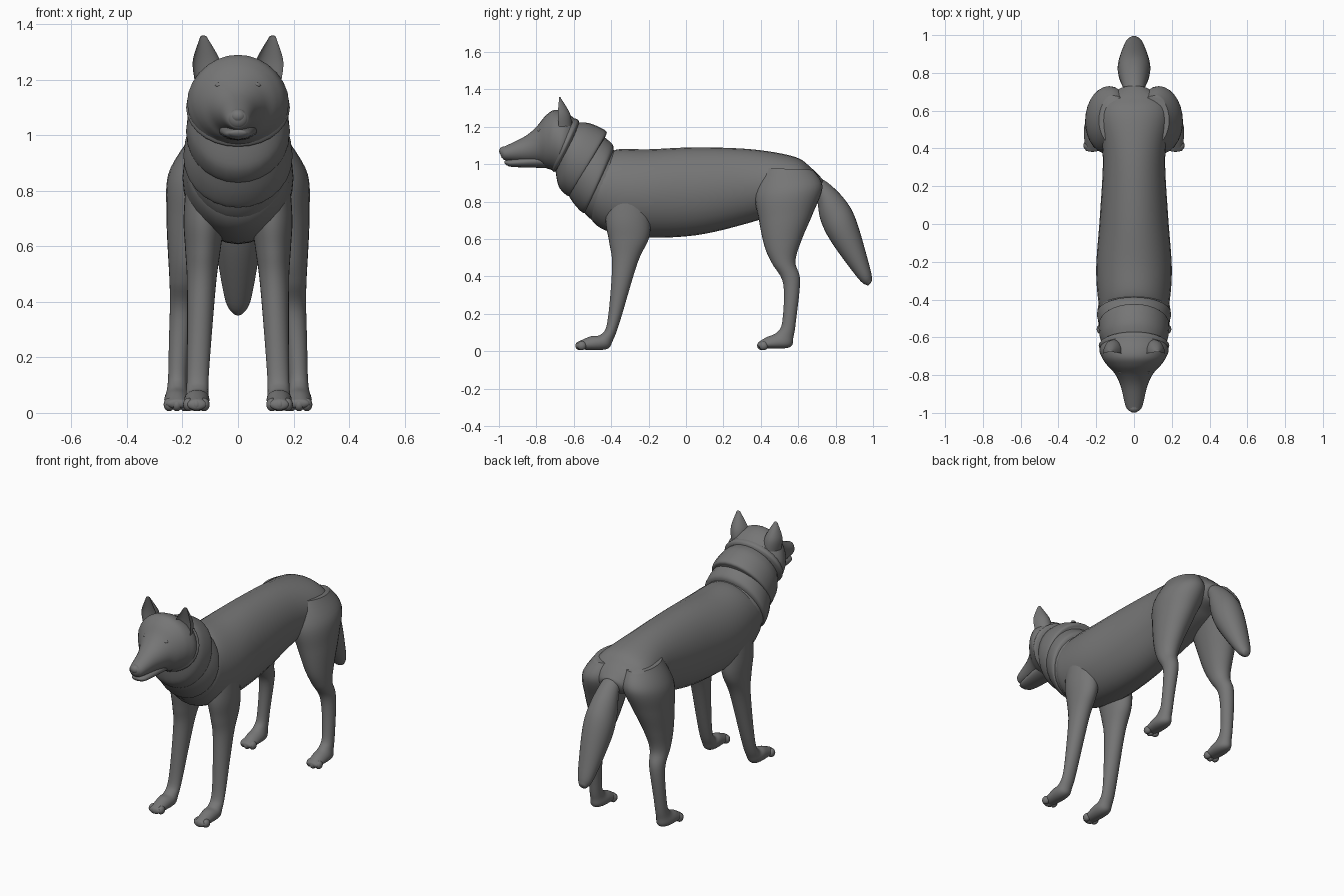
import bpy
import bmesh
import math
from mathutils import Vector

cube = bpy.data.objects.get("Cube")
if cube:
    bpy.data.objects.remove(cube, do_unlink=True)

SIDES = 28
STEPS = 6
TIP_LENGTH = 0.01

fur = bpy.data.materials.new("grey fur")
fur.use_nodes = True
grey = (0.18, 0.18, 0.18, 1)
fur.diffuse_color = grey
fur.node_tree.nodes["Principled BSDF"].inputs["Base Color"].default_value = grey

parts = []


def finish(name, bm):
    """Turn a bmesh into a named, coloured object."""
    bmesh.ops.recalc_face_normals(bm, faces=bm.faces)
    mesh = bpy.data.meshes.new(name)
    bm.to_mesh(mesh)
    bm.free()
    mesh.materials.append(fur)
    obj = bpy.data.objects.new(name, mesh)
    bpy.context.collection.objects.link(obj)
    parts.append(obj)


def oval(width, top, bottom):
    """Cross-section: half width and the y, z of its two opposite ends."""
    return Vector((width, *top, *bottom))


def smooth_path(keys):
    """Catmull-Rom interpolation through the key cross-sections."""
    result = []
    last = len(keys) - 1
    for i in range(last):
        before, after = keys[max(i - 1, 0)], keys[min(i + 2, last)]
        start, end = keys[i], keys[i + 1]
        for step in range(STEPS):
            t = step / STEPS
            result.append(start + (end - before) * (t / 2)
                          + (before * 2 - start * 5 + end * 4 - after) * (t * t / 2)
                          + ((start - end) * 3 + after - before) * (t ** 3 / 2))
    return result + [keys[-1]]


def loft(name, ovals, centre=lambda z: 0, hollow=False):
    """Skin the ovals with a rounded tip; centre gives x for a height."""
    sections = []
    for width, top_y, top_z, bottom_y, bottom_z in smooth_path(ovals):
        top, bottom = Vector((0, top_y, top_z)), Vector((0, bottom_y, bottom_z))
        middle = (top + bottom) / 2
        middle.x = centre(middle.z)
        sections.append((middle, (top - bottom) / 2, width))
    middle, half, width = sections[-1]
    forward = (middle - sections[-2][0]).normalized() * TIP_LENGTH
    for angle in map(math.radians, (30, 60, 85)):
        shrink = math.cos(angle)
        sections.append((middle + forward * math.sin(angle), half * shrink, width * shrink))

    bm = bmesh.new()
    loops = []
    for middle, half, width in sections:
        loop = []
        for k in range(SIDES):
            angle = math.tau * k / SIDES
            reach = math.cos(angle)
            if hollow and reach > 0:
                reach *= -0.45
            across = Vector((width * math.sin(angle), 0, 0))
            loop.append(bm.verts.new(middle + Vector((0, half.y, half.z)) * reach + across))
        loops.append(loop)
    for low, high in zip(loops, loops[1:]):
        for k in range(SIDES):
            bm.faces.new((low[k - 1], low[k], high[k], high[k - 1]))
    bm.faces.new(loops[0])
    bm.faces.new(loops[-1])
    finish(name, bm)


def ball(name, location, size):
    bm = bmesh.new()
    bmesh.ops.create_uvsphere(bm, u_segments=16, v_segments=10, radius=1)
    bmesh.ops.scale(bm, vec=size, verts=bm.verts)
    bmesh.ops.translate(bm, vec=location, verts=bm.verts)
    finish(name, bm)


# Torso, from chest to rump
loft("torso", [
    oval(width=.1, top=(-.46, 1), bottom=(-.5, .8)),
    oval(width=.17, top=(-.42, 1.05), bottom=(-.52, .73)),
    oval(width=.19, top=(-.36, 1.08), bottom=(-.44, .65)),
    oval(width=.2, top=(-.2, 1.08), bottom=(-.25, .61)),
    oval(width=.18, top=(.05, 1.09), bottom=(.05, .62)),
    oval(width=.165, top=(.35, 1.08), bottom=(.35, .69)),
    oval(width=.19, top=(.58, 1.04), bottom=(.55, .76)),
    oval(width=.16, top=(.67, .98), bottom=(.63, .8)),
    oval(width=.08, top=(.73, .92), bottom=(.69, .82)),
])

# Neck core and overlapping fur layers
loft("neck", [
    oval(width=.13, top=(-.64, 1.2), bottom=(-.7, 1)),
    oval(width=.17, top=(-.5, 1.17), bottom=(-.6, .82)),
    oval(width=.18, top=(-.38, 1.07), bottom=(-.5, .7)),
    oval(width=.15, top=(-.3, 1.03), bottom=(-.4, .7)),
])
loft("cheek_ruff", [
    oval(width=.155, top=(-.64, 1.25), bottom=(-.73, 1)),
    oval(width=.187, top=(-.58, 1.24), bottom=(-.71, .96)),
    oval(width=.165, top=(-.57, 1.21), bottom=(-.69, .97)),
])
loft("neck_ruff", [
    oval(width=.15, top=(-.6, 1.22), bottom=(-.7, .98)),
    oval(width=.18, top=(-.52, 1.22), bottom=(-.68, .88)),
    oval(width=.186, top=(-.43, 1.18), bottom=(-.63, .83)),
    oval(width=.165, top=(-.43, 1.15), bottom=(-.61, .85)),
])
loft("shoulder_ruff", [
    oval(width=.16, top=(-.5, 1.19), bottom=(-.65, .87)),
    oval(width=.188, top=(-.43, 1.14), bottom=(-.6, .79)),
    oval(width=.196, top=(-.39, 1.1), bottom=(-.55, .74)),
    oval(width=.175, top=(-.39, 1.06), bottom=(-.53, .76)),
])

# Head with a separate lower jaw for the mouth line
loft("head", [
    oval(width=.15, top=(-.56, 1.21), bottom=(-.66, .98)),
    oval(width=.183, top=(-.63, 1.27), bottom=(-.69, .96)),
    oval(width=.168, top=(-.7, 1.29), bottom=(-.72, .97)),
    oval(width=.14, top=(-.75, 1.26), bottom=(-.75, .98)),
    oval(width=.1, top=(-.8, 1.2), bottom=(-.79, 1)),
    oval(width=.07, top=(-.86, 1.15), bottom=(-.86, 1.01)),
    oval(width=.046, top=(-.96, 1.1), bottom=(-.96, 1.02)),
    oval(width=.032, top=(-.987, 1.09), bottom=(-.98, 1.03)),
])
loft("lower_jaw", [
    oval(width=.07, top=(-.76, 1.06), bottom=(-.75, .98)),
    oval(width=.05, top=(-.92, 1.03), bottom=(-.92, .985)),
    oval(width=.033, top=(-.965, 1.02), bottom=(-.955, .993)),
])
ball("nose", location=(0, -.974, 1.07), size=(.03, .025, .025))

# Tail
loft("tail", [
    oval(width=.05, top=(.7, .93), bottom=(.67, .86)),
    oval(width=.06, top=(.76, .9), bottom=(.7, .81)),
    oval(width=.08, top=(.85, .81), bottom=(.72, .7)),
    oval(width=.085, top=(.91, .7), bottom=(.78, .58)),
    oval(width=.05, top=(.98, .46), bottom=(.92, .39)),
    oval(width=.025, top=(.995, .39), bottom=(.967, .353)),
])

# Limb sections, from the body down to the toes
front_leg = [
    oval(width=.07, top=(-.42, .85), bottom=(-.2, .85)),
    oval(width=.074, top=(-.43, .7), bottom=(-.19, .7)),
    oval(width=.064, top=(-.41, .58), bottom=(-.2, .6)),
    oval(width=.052, top=(-.395, .45), bottom=(-.26, .47)),
    oval(width=.04, top=(-.42, .16), bottom=(-.35, .17)),
    oval(width=.04, top=(-.455, .09), bottom=(-.39, .06)),
    oval(width=.045, top=(-.51, .08), bottom=(-.43, .01)),
    oval(width=.034, top=(-.58, .05), bottom=(-.58, .01)),
]
hind_leg = [
    oval(width=.08, top=(.42, .98), bottom=(.68, .97)),
    oval(width=.12, top=(.37, .84), bottom=(.73, .88)),
    oval(width=.1, top=(.39, .7), bottom=(.68, .74)),
    oval(width=.073, top=(.42, .56), bottom=(.62, .6)),
    oval(width=.054, top=(.46, .47), bottom=(.585, .48)),
    oval(width=.042, top=(.52, .36), bottom=(.61, .38)),
    oval(width=.034, top=(.515, .16), bottom=(.59, .18)),
    oval(width=.036, top=(.485, .1), bottom=(.575, .08)),
    oval(width=.046, top=(.43, .075), bottom=(.55, .02)),
    oval(width=.038, top=(.39, .05), bottom=(.395, .016)),
]
ear = [
    oval(width=.052, top=(-.75, 1.2), bottom=(-.61, 1.2)),
    oval(width=.049, top=(-.75, 1.27), bottom=(-.62, 1.27)),
    oval(width=.014, top=(-.69, 1.35), bottom=(-.667, 1.35)),
]

# Paired parts
for label, side in (("left", 1), ("right", -1)):
    loft(label + "_front_leg", front_leg, centre=lambda z: side * (.15 - .04 * z))
    loft(label + "_hind_leg", hind_leg, centre=lambda z: side * (.22 - .12 * z * z))
    loft(label + "_ear", ear, centre=lambda z: side * (.105 + (z - 1.2) / 8), hollow=True)
    ball(label + "_eye", location=(side * .066, -.78, 1.18), size=(.017, .014, .011))
    for foot, x, y in (("front", .15, -.567), ("hind", .22, .405)):
        for toe in (-1, 0, 1):
            ball(f"{label}_{foot}_toe",
                 location=(side * x + toe * .028, y + abs(toe) * .01, .03),
                 size=(.02, .025, .024))

# Smooth shading, keeping hard edges
bpy.ops.object.select_all(action="DESELECT")
for obj in parts:
    obj.select_set(True)
bpy.context.view_layer.objects.active = parts[0]
bpy.ops.object.shade_smooth_by_angle(angle=math.radians(50))
